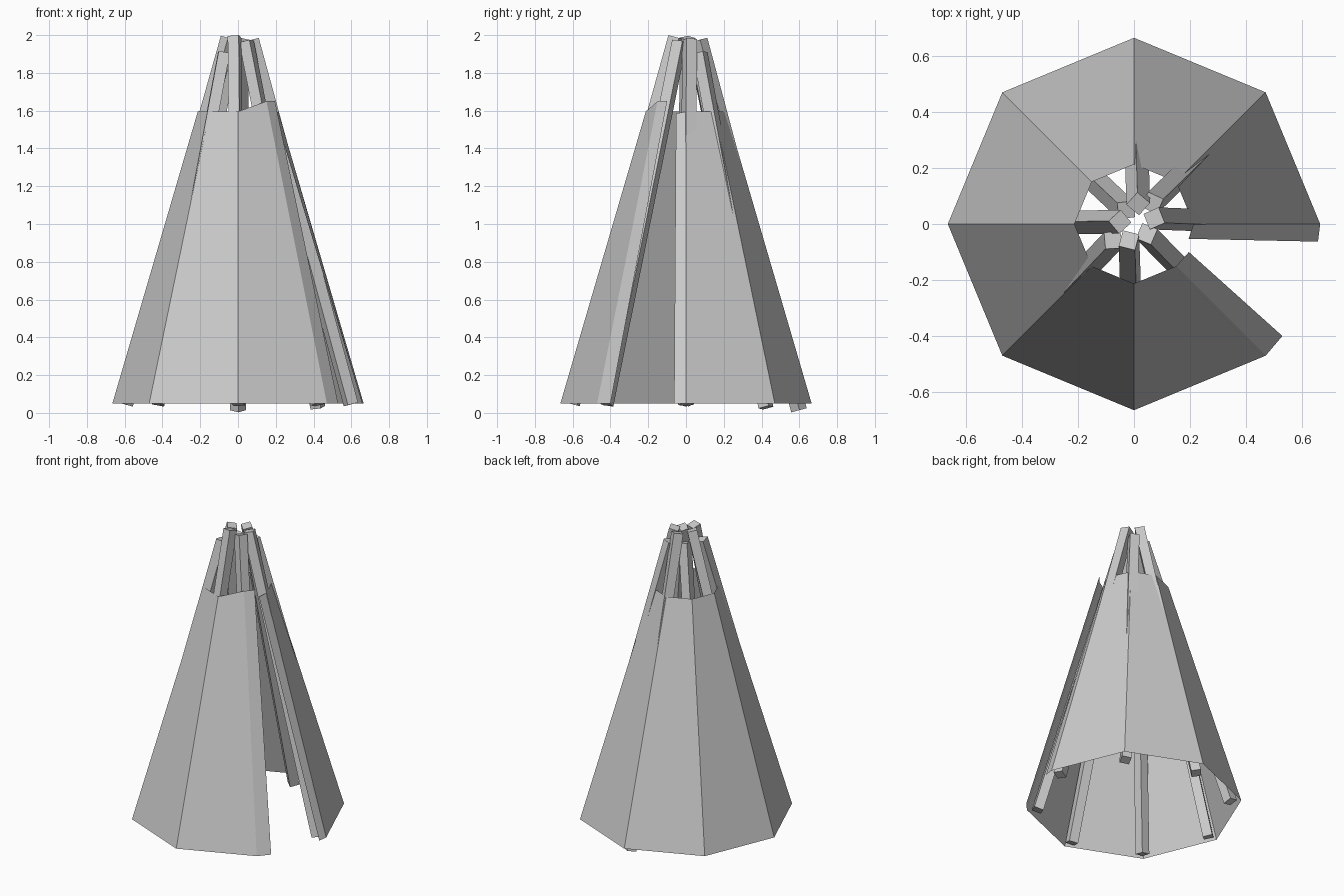
import bpy
from math import cos, sin, radians
from mathutils import Vector

if "Cube" in bpy.data.objects:
    bpy.data.objects.remove(bpy.data.objects["Cube"])


def make_mesh(name, verts, faces):
    me = bpy.data.meshes.new(name)
    me.from_pydata([tuple(v) for v in verts], [], faces)
    me.update()
    ob = bpy.data.objects.new(name, me)
    bpy.context.collection.objects.link(ob)
    return ob


# Octagonal cloth cover, open at one side, with a narrow flap on each door edge
def ring_point(deg, r, z):
    return Vector((r * cos(radians(deg)), r * sin(radians(deg)), z))


bottom = [Vector((0.657, -0.063, 0.05))]
top = [Vector((0.195, -0.053, 1.585))]
for i in range(8):
    bottom.append(ring_point(45 * i, 0.665, 0.05))
    top.append(ring_point(45 * i, 0.213, 1.65 if i == 7 else 1.595))
bottom.append(Vector((0.53, -0.4, 0.05)))
top.append(Vector((0.196, -0.1, 1.65)))
n = len(bottom)
make_mesh("cloth_cover", bottom + top,
          [(i, i + 1, n + i + 1, n + i) for i in range(n - 1)])


# Square wooden poles leaning together, ends cut square to their length
def pole(deg, foot_z, tip, twist, size=0.06):
    a = ring_point(deg, 0.598, foot_z)
    b = Vector(tip)
    d = (b - a).normalized()
    u = Vector((cos(radians(twist)), sin(radians(twist)), 0))
    u = (u - d * u.dot(d)).normalized()
    v = d.cross(u)
    h = size / 2
    verts = [p + u * sx * h + v * sy * h for p in (a, b)
             for sx, sy in ((-1, -1), (1, -1), (1, 1), (-1, 1))]
    faces = [(3, 2, 1, 0), (4, 5, 6, 7)]
    faces += [(k, (k + 1) % 4, 4 + (k + 1) % 4, 4 + k) for k in range(4)]
    make_mesh(f"pole_{deg // 45 + 1}", verts, faces)


# angle, foot height, tip centre, twist about the pole
for spec in (
    (0, 0.045, (0.072, 0.02, 1.975), 22),
    (45, 0.028, (0.066, 0.075, 1.905), 65),
    (90, 0.014, (0.015, 0.072, 1.975), 50),
    (135, 0.045, (-0.028, 0.05, 1.91), 5),
    (180, 0.045, (-0.05, 0.008, 1.985), 40),
    (225, 0.045, (-0.075, -0.058, 1.905), 5),
    (270, 0.045, (-0.018, -0.058, 1.99), -15),
    (315, 0.045, (0.045, -0.035, 1.965), 68),
):
    pole(*spec)
